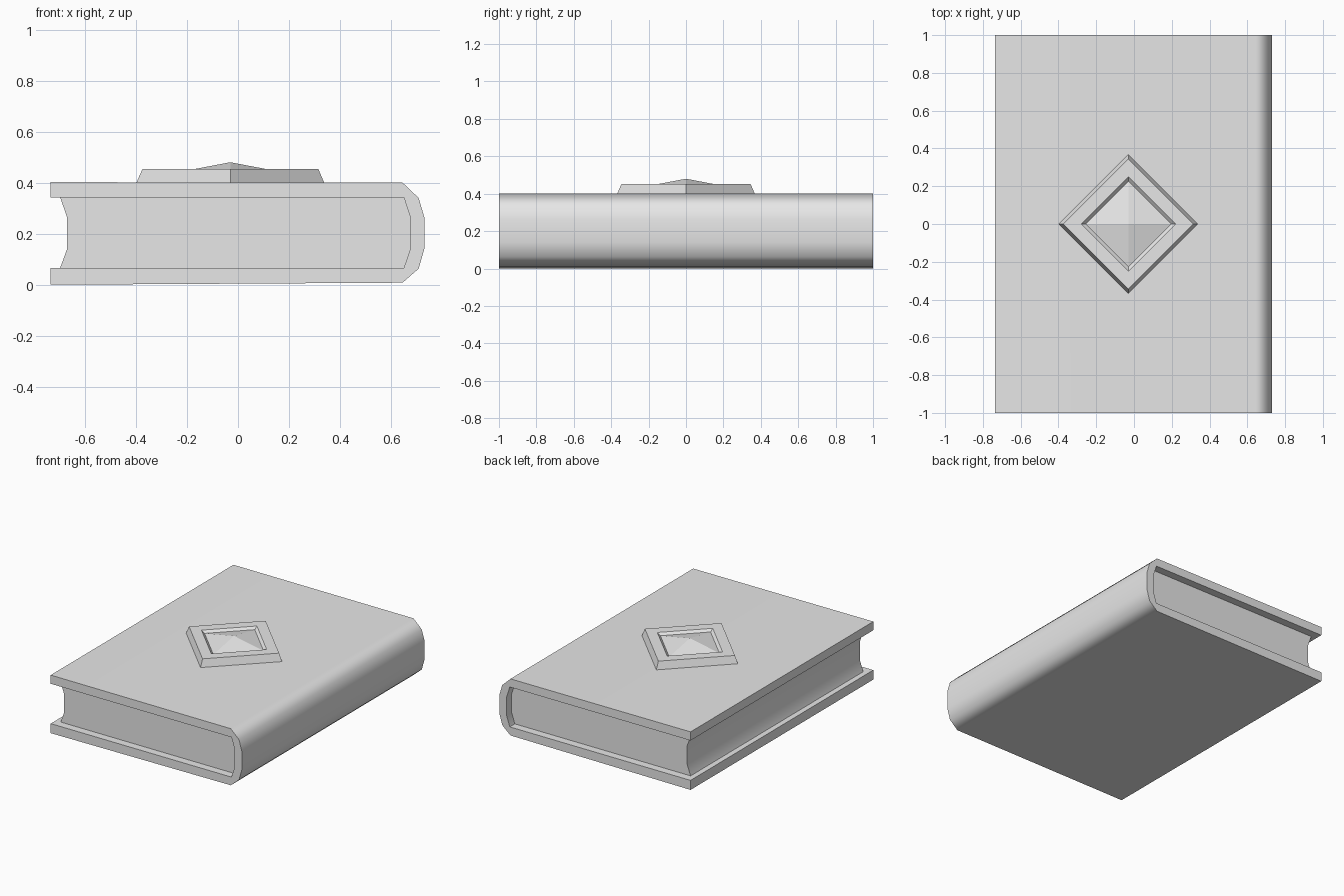
import bpy
import bmesh
from math import cos, sin, pi, radians

cube = bpy.data.objects.get("Cube")
if cube:
    bpy.data.objects.remove(cube, do_unlink=True)

grey = bpy.data.materials.new("plain_grey")
grey.use_nodes = True
grey.diffuse_color = (0.8, 0.8, 0.8, 1)
grey.node_tree.nodes["Principled BSDF"].inputs["Base Color"].default_value = grey.diffuse_color


def finish(name, bm, angle=None):
    """Turn a bmesh into a coloured object, smooth below the given angle."""
    bmesh.ops.recalc_face_normals(bm, faces=bm.faces)
    mesh = bpy.data.meshes.new(name)
    bm.to_mesh(mesh)
    bm.free()
    mesh.materials.append(grey)
    obj = bpy.data.objects.new(name, mesh)
    bpy.context.collection.objects.link(obj)
    if angle:
        bpy.ops.object.select_all(action='DESELECT')
        obj.select_set(True)
        bpy.context.view_layer.objects.active = obj
        bpy.ops.object.shade_smooth_by_angle(angle=radians(angle))
        weighted = obj.modifiers.new("clean_normals", 'WEIGHTED_NORMAL')
        weighted.keep_sharp = True
    return obj


def extrude_profile(name, profile, half_length):
    """Sweep an xz profile along y."""
    bm = bmesh.new()
    face = bm.faces.new([bm.verts.new((x, -half_length, z)) for x, z in profile])
    swept = bmesh.ops.extrude_face_region(bm, geom=[face], use_keep_orig=True)
    moved = [v for v in swept["geom"] if isinstance(v, bmesh.types.BMVert)]
    bmesh.ops.translate(bm, verts=moved, vec=(0, 2 * half_length, 0))
    return finish(name, bm, 50)


def loft_diamond(name, rings, x_centre):
    """Join stacked diamonds given as (half diagonal, height); zero makes a tip."""
    bm = bmesh.new()
    loops = []
    for r, z in rings:
        loops.append([bm.verts.new((x_centre + r * cos(i * pi / 2), r * sin(i * pi / 2), z))
                      for i in range(4)])
    for a, b in zip(loops, loops[1:]):
        for i in range(4):
            j = (i + 1) % 4
            bm.faces.new((a[i], a[j], b[j], b[i]))
    bm.faces.new(loops[0])
    if rings[-1][0] > 0:
        bm.faces.new(loops[-1])
    bmesh.ops.remove_doubles(bm, verts=bm.verts, dist=0.0001)
    return finish(name, bm)


# Cover: two boards joined by a rounded spine
outer = [(-0.735, 0.402), (0.645, 0.4), (0.708, 0.34), (0.73, 0.265),
         (0.73, 0.14), (0.708, 0.063), (0.645, 0.008), (-0.735, 0.0)]
spine_inside = [(0.65, 0.066), (0.675, 0.14), (0.675, 0.265), (0.65, 0.342)]
extrude_profile("cover", outer + [(-0.735, 0.066)] + spine_inside + [(-0.735, 0.342)], 1.0)

# Page block: hollow fore edge, rounded back, set in from the cover ends
fore_edge = [(-0.697, 0.342), (-0.67, 0.265), (-0.67, 0.14), (-0.697, 0.066)]
extrude_profile("pages", fore_edge + spine_inside, 0.945)

# Raised diamond frame with a sunken bed, and the faceted jewel in it
loft_diamond("jewel_frame", [(0.37, 0.395), (0.345, 0.453), (0.25, 0.453), (0.225, 0.435)], -0.03)
loft_diamond("jewel", [(0.226, 0.437), (0, 0.48)], -0.03)
